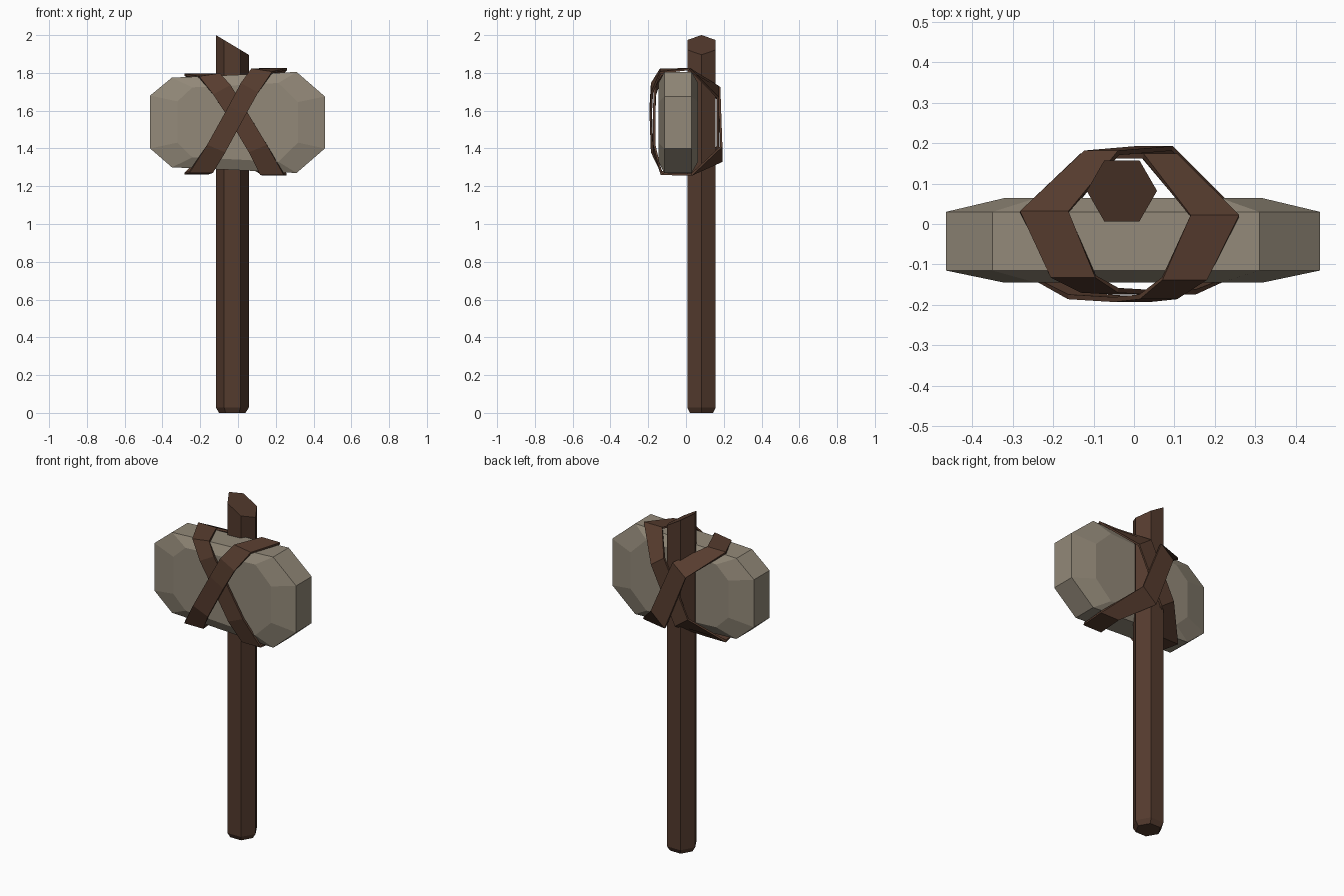
import bpy, bmesh, math
from mathutils import Vector

if "Cube" in bpy.data.objects:
    bpy.data.objects.remove(bpy.data.objects["Cube"])


def material(name, rgb):
    m = bpy.data.materials.new(name)
    m.diffuse_color = (*rgb, 1)
    m.use_nodes = True
    m.node_tree.nodes["Principled BSDF"].inputs["Base Color"].default_value = m.diffuse_color
    return m


WOOD = material("dark wood", (0.088, 0.043, 0.027))
HIDE = material("brown leather", (0.095, 0.046, 0.028))
STONE = material("grey stone", (0.29, 0.25, 0.19))


def loft(name, rings, mat, caps=True, closed=False):
    """Skin a list of equal-length point rings."""
    bm = bmesh.new()
    vs = [[bm.verts.new(p) for p in ring] for ring in rings]
    n = len(rings[0])
    pairs = list(zip(vs, vs[1:]))
    if closed:
        pairs.append((vs[-1], vs[0]))
    for a, b in pairs:
        for i in range(n):
            j = (i + 1) % n
            bm.faces.new((a[i], a[j], b[j], b[i]))
    if caps:
        bm.faces.new(vs[0])
        bm.faces.new(vs[-1])
    bmesh.ops.recalc_face_normals(bm, faces=bm.faces)
    me = bpy.data.meshes.new(name)
    bm.to_mesh(me)
    bm.free()
    me.materials.append(mat)
    ob = bpy.data.objects.new(name, me)
    bpy.context.collection.objects.link(ob)
    return ob


# Handle: hexagonal pole, chamfered foot, slanted cut at the top
def hexagon(r, z):
    pts = []
    for i in range(6):
        a = i * math.pi / 3
        x = -0.03 + r * math.cos(a)
        pts.append((x, 0.082 + r * math.sin(a), z(x)))
    return pts


loft("handle", [hexagon(0.07, lambda x: 0.0),
                hexagon(0.087, lambda x: 0.028),
                hexagon(0.087, lambda x: 1.948 - 0.6 * (x + 0.03))], WOOD)

# Stone head: ten-sided outline with chamfered front and back
outline = [(-0.465, 1.40), (-0.35, 1.30), (0, 1.285), (0.31, 1.27), (0.46, 1.40),
           (0.46, 1.675), (0.31, 1.805), (0, 1.79), (-0.35, 1.775), (-0.465, 1.68)]


def slab(y, sx, sz):
    return [(x * sx, y, 1.54 + (z - 1.54) * sz) for x, z in outline]


loft("stone_head", [slab(-0.145, 0.69, 0.78), slab(-0.115, 1, 1),
                    slab(0.03, 1, 1), slab(0.064, 0.69, 0.78)], STONE)


# Straps: flat bands looped diagonally round the head and handle
def strap(name, path, thick=0.012):
    rings = []
    n = len(path)
    for i, (c, w) in enumerate(path):
        c, w = Vector(c), Vector((w[0], 0, w[1]))
        along = Vector(path[(i + 1) % n][0]) - Vector(path[i - 1][0])
        t = along.cross(w).normalized() * thick / 2
        rings.append([c - w - t, c + w - t, c + w + t, c - w + t])
    loft(name, rings, HIDE, caps=False, closed=True)


strap("strap_rising_right", [
    ((-0.22, 0.03, 1.268), (0.062, 0)),
    ((-0.195, -0.13, 1.275), (0.062, 0)),
    ((-0.115, -0.18, 1.40), (0.048, -0.02)),
    ((-0.005, -0.187, 1.60), (0.044, -0.025)),
    ((0.06, -0.18, 1.72), (0.046, -0.025)),
    ((0.125, -0.135, 1.81), (0.055, -0.008)),
    ((0.20, 0.02, 1.82), (0.06, 0)),
    ((0.065, 0.168, 1.70), (0.042, -0.03)),
    ((-0.09, 0.168, 1.38), (0.042, -0.03))])

strap("strap_rising_left", [
    ((0.195, 0.03, 1.262), (0.062, 0)),
    ((0.18, -0.13, 1.264), (0.062, 0)),
    ((0.105, -0.168, 1.40), (0.048, 0.02)),
    ((-0.015, -0.168, 1.60), (0.044, 0.025)),
    ((-0.085, -0.164, 1.71), (0.046, 0.025)),
    ((-0.15, -0.13, 1.785), (0.055, 0.008)),
    ((-0.222, 0.03, 1.79), (0.06, 0)),
    ((-0.08, 0.176, 1.69), (0.042, 0.035)),
    ((0.05, 0.187, 1.37), (0.045, 0.04))])
